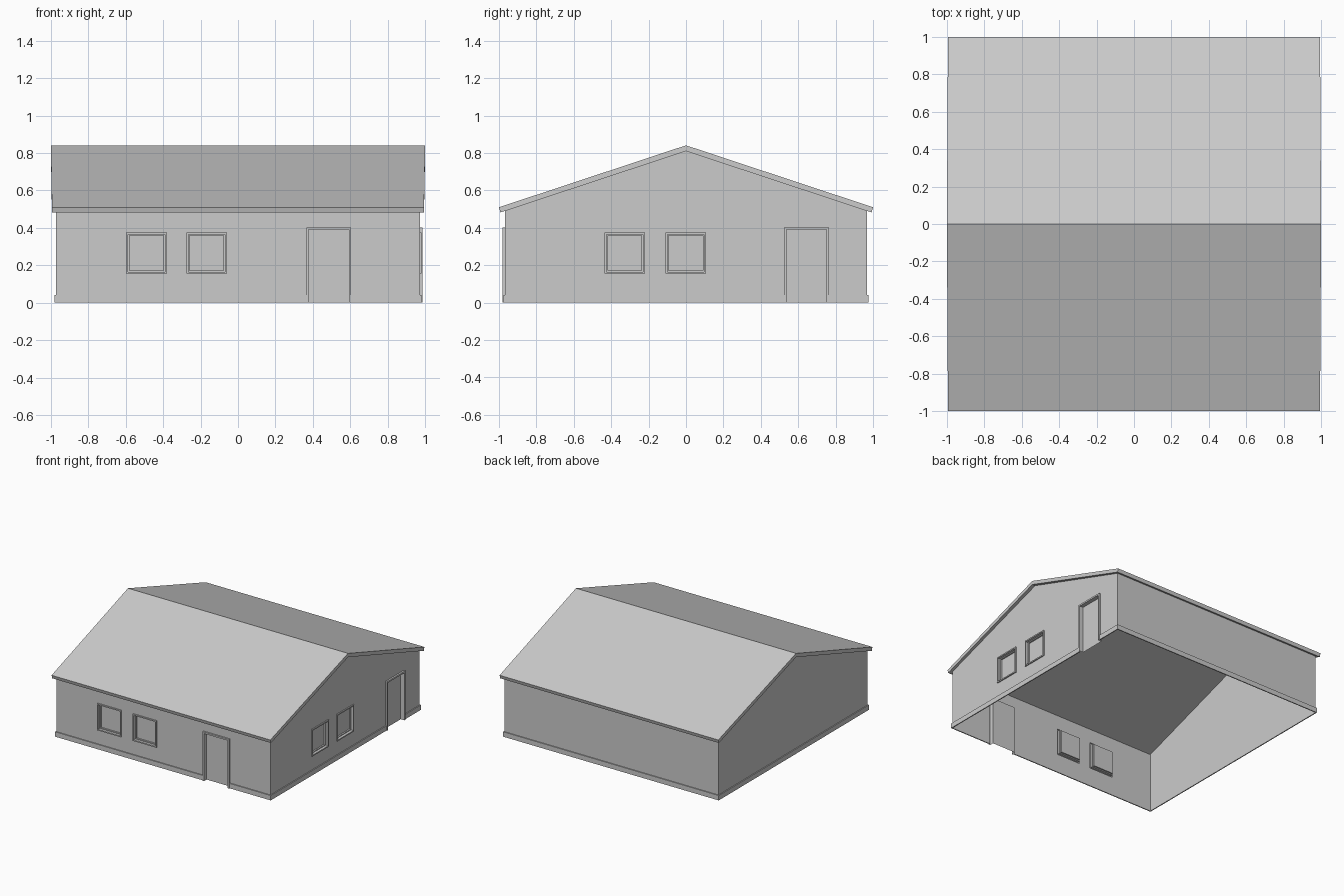
import bpy, bmesh
from mathutils import Vector

if "Cube" in bpy.data.objects:
    bpy.data.objects.remove(bpy.data.objects["Cube"])

WX, WY = 0.972, 0.967          # wall planes
SLOPE, UNDER = 0.33, 0.81      # roof pitch and underside height at the ridge
EAVE = UNDER - SLOPE * WY
PLINTH_H, PLINTH_D = 0.04, 0.008

# each side maps (u along the wall, d outward, z) to world space
SIDES = {
    "front": lambda u, d, z: Vector((u, -WY - d, z)),
    "back": lambda u, d, z: Vector((-u, WY + d, z)),
    "right": lambda u, d, z: Vector((WX + d, u, z)),
    "left": lambda u, d, z: Vector((-WX - d, -u, z)),
}
WINDOWS = {"front": [(-0.598, -0.38), (-0.275, -0.06)],
           "right": [(-0.435, -0.22), (-0.11, 0.107)]}
DOORS = {"front": (0.365, 0.605), "right": (0.525, 0.765)}
WIN_Z, DOOR_H = (0.155, 0.375), 0.403


def finish(bm, name):
    mesh = bpy.data.meshes.new(name)
    bm.to_mesh(mesh)
    bm.free()
    obj = bpy.data.objects.new(name, mesh)
    bpy.context.collection.objects.link(obj)
    return obj


def rect(u0, u1, z0, z1):
    return [(u0, z0), (u1, z0), (u1, z1), (u0, z1)]


def wall(side):
    """Thin wall sheet with window holes and a door notch."""
    to_world = SIDES[side]
    half = WX if side in ("front", "back") else WY
    outline = [(-half, 0)]
    if side in DOORS:
        a, b = DOORS[side]
        outline += [(a, 0), (a, DOOR_H), (b, DOOR_H), (b, 0)]
    outline += [(half, 0), (half, EAVE)]
    if half == WY:
        outline.append((0, UNDER))
    outline.append((-half, EAVE))
    loops = [outline] + [rect(*w, *WIN_Z) for w in WINDOWS.get(side, [])]
    bm = bmesh.new()
    edges = []
    for loop in loops:
        vs = [bm.verts.new(to_world(u, 0, z)) for u, z in loop]
        edges += [bm.edges.new((vs[i - 1], vs[i])) for i in range(len(vs))]
    normal = to_world(0, 1, 0) - to_world(0, 0, 0)
    bmesh.ops.triangle_fill(bm, edges=edges, use_beauty=True, normal=normal)
    bmesh.ops.dissolve_limit(bm, angle_limit=0.01, verts=bm.verts, edges=bm.edges)
    finish(bm, side + "_wall")


def framed_panel(side, name, u0, u1, z0, z1, steps, door=False):
    """Nested rectangles (inset, depth) bridged into a frame, closed by a panel."""
    bm = bmesh.new()
    rings = []
    for inset, d in steps:
        low = z0 if door else z0 + inset
        pts = rect(u0 + inset, u1 - inset, low, z1 - inset)
        rings.append([bm.verts.new(SIDES[side](u, d, z)) for u, z in pts])
    for a, b in zip(rings, rings[1:]):
        for i in range(1 if door else 0, 4):
            j = (i + 1) % 4
            bm.faces.new((a[i], a[j], b[j], b[i]))
    bm.faces.new(rings[-1])
    finish(bm, name)


def plinth(side):
    """Base strip split around the door."""
    half = (WX if side in ("front", "back") else WY) + PLINTH_D
    ends = [-half, *DOORS.get(side, ()), half]
    bm = bmesh.new()
    for a, b in zip(ends[::2], ends[1::2]):
        low = [bm.verts.new(SIDES[side](u, d, 0))
               for u, d in ((a, PLINTH_D), (b, PLINTH_D), (b, 0), (a, 0))]
        base = bm.faces.new(low)
        top = bmesh.ops.extrude_face_region(bm, geom=[base], use_keep_orig=True)
        bmesh.ops.translate(bm, vec=(0, 0, PLINTH_H),
                            verts=[v for v in top["geom"] if isinstance(v, bmesh.types.BMVert)])
    bmesh.ops.recalc_face_normals(bm, faces=bm.faces)
    finish(bm, side + "_plinth")


WINDOW_STEPS = [(0, 0), (0, 0.009), (0.01, 0.009), (0.01, -0.012), (0.017, -0.012), (0.017, -0.024)]
DOOR_STEPS = [(0, 0), (0, 0.014), (0.013, 0.014), (0.013, -0.02)]

for side in SIDES:
    wall(side)
    plinth(side)
    for n, (a, b) in enumerate(WINDOWS.get(side, []), 1):
        framed_panel(side, f"{side}_window_{n}", a, b, *WIN_Z, WINDOW_STEPS)
    if side in DOORS:
        framed_panel(side, side + "_door", *DOORS[side], 0, DOOR_H, DOOR_STEPS, True)

# roof: gable profile swept along x, slightly longer at the ridge
profile = [(-1, 0.51), (-0.992, 0.482), (0, UNDER), (0.992, 0.482), (1, 0.51), (0, 0.841)]
bm = bmesh.new()
ends = [[bm.verts.new((s * (1.0 - 0.006 * abs(y)), y, z)) for y, z in profile] for s in (-1, 1)]
for i in range(6):
    bm.faces.new((ends[0][i - 1], ends[0][i], ends[1][i], ends[1][i - 1]))
for e in ends:
    bm.faces.new((e[0], e[1], e[2], e[5]))
    bm.faces.new((e[5], e[2], e[3], e[4]))
bmesh.ops.recalc_face_normals(bm, faces=bm.faces)
finish(bm, "roof")
